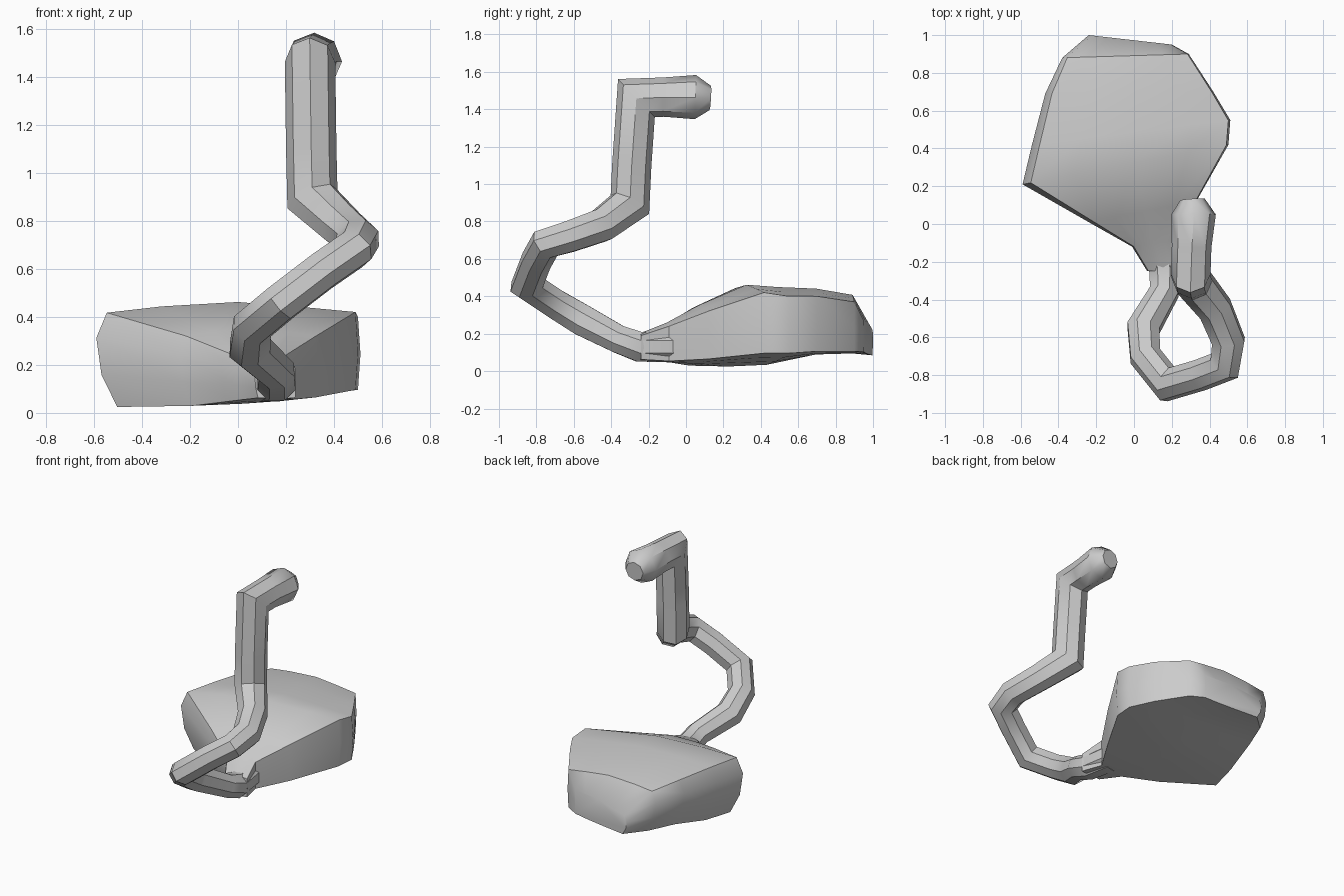
import bpy, bmesh, math
from mathutils import Vector

if "Cube" in bpy.data.objects:
    bpy.data.objects.remove(bpy.data.objects["Cube"])


def loft(name, rings, angle):
    """Skin a list of equal-length rings and cap both ends."""
    bm = bmesh.new()
    vs = [[bm.verts.new(p) for p in r] for r in rings]
    n = len(vs[0])
    for a, b in zip(vs, vs[1:]):
        for i in range(n):
            j = (i + 1) % n
            bm.faces.new((a[i], a[j], b[j], b[i]))
    bm.faces.new(vs[0])
    bm.faces.new(vs[-1])
    bmesh.ops.recalc_face_normals(bm, faces=bm.faces)
    me = bpy.data.meshes.new(name)
    bm.to_mesh(me)
    bm.free()
    ob = bpy.data.objects.new(name, me)
    bpy.context.collection.objects.link(ob)
    bpy.context.view_layer.objects.active = ob
    ob.select_set(True)
    bpy.ops.object.shade_smooth_by_angle(angle=math.radians(angle))
    ob.select_set(False)
    return ob


def mitred_tube(name, path, sides=8, angle=40):
    """Sweep a polygon along (x, y, z, radius) points with mitred corners."""
    pts = [Vector(p[:3]) for p in path]
    rad = [p[3] for p in path]
    d0 = (pts[1] - pts[0]).normalized()
    side = d0.cross(Vector((0, 0, 1))).normalized()
    up = side.cross(d0)
    unit = []
    for k in range(sides):
        a = 2 * math.pi * (k + 0.5) / sides
        unit.append(side * math.cos(a) + up * math.sin(a))
    rings = [[pts[0] + u * rad[0] for u in unit]]
    for i in range(1, len(pts)):
        d = (pts[i] - pts[i - 1]).normalized()
        nxt = (pts[i + 1] - pts[i]).normalized() if i + 1 < len(pts) else d
        nrm = (d + nxt).normalized()
        unit = [u - d * (u.dot(nrm) / d.dot(nrm)) for u in unit]
        rings.append([pts[i] + u * rad[i] for u in unit])
    return loft(name, rings, angle)


# Body: skewed stations, each (left xy, right xy, left z low/high, right z low/high)
stations = [
    ((0.07, -0.25), (0.24, -0.24), (0.06, 0.19), (0.06, 0.19)),
    ((-0.01, -0.12), (0.20, -0.09), (0.05, 0.24), (0.05, 0.24)),
    ((-0.24, 0.01), (0.33, 0.12), (0.02, 0.33), (0.06, 0.32)),
    ((-0.59, 0.21), (0.50, 0.42), (0.01, 0.43), (0.09, 0.42)),
    ((-0.54, 0.42), (0.51, 0.55), (0.02, 0.43), (0.09, 0.40)),
    ((-0.47, 0.69), (0.42, 0.70), (0.08, 0.42), (0.10, 0.40)),
    ((-0.38, 0.88), (0.29, 0.90), (0.09, 0.39), (0.10, 0.37)),
    ((-0.24, 1.00), (0.20, 0.95), (0.08, 0.22), (0.10, 0.27)),
]
profile = [(0, .72), (.04, .97), (.25, 1.04), (.54, 1.1), (.8, 1.05), (.99, 1),
           (1, .5), (.99, .02), (.75, 0), (.45, 0), (.08, .02), (.02, .35)]
rings = []
for l, r, zl, zr in stations:
    ring = []
    for u, v in profile:
        lo = zl[0] + (zr[0] - zl[0]) * u
        hi = zl[1] + (zr[1] - zl[1]) * u
        ring.append((l[0] + (r[0] - l[0]) * u, l[1] + (r[1] - l[1]) * u, lo + (hi - lo) * v))
    rings.append(ring)
loft("body", rings, 40)

# Twisting neck, upright post and forward-turned head in one mitred sweep
mitred_tube("neck_and_head", [
    (0.13, -0.08, 0.13, 0.09),
    (0.16, -0.25, 0.13, 0.085),
    (0.16, -0.36, 0.17, 0.08),
    (0.05, -0.55, 0.27, 0.09),
    (0.06, -0.70, 0.36, 0.085),
    (0.18, -0.85, 0.46, 0.085),
    (0.35, -0.80, 0.59, 0.085),
    (0.48, -0.75, 0.68, 0.085),
    (0.50, -0.62, 0.72, 0.09),
    (0.43, -0.45, 0.78, 0.095),
    (0.31, -0.30, 0.89, 0.105),
    (0.305, -0.29, 1.10, 0.105),
    (0.30, -0.265, 1.46, 0.105),
    (0.305, -0.12, 1.465, 0.105),
    (0.315, 0.05, 1.465, 0.118),
    (0.31, 0.13, 1.46, 0.065),
])
